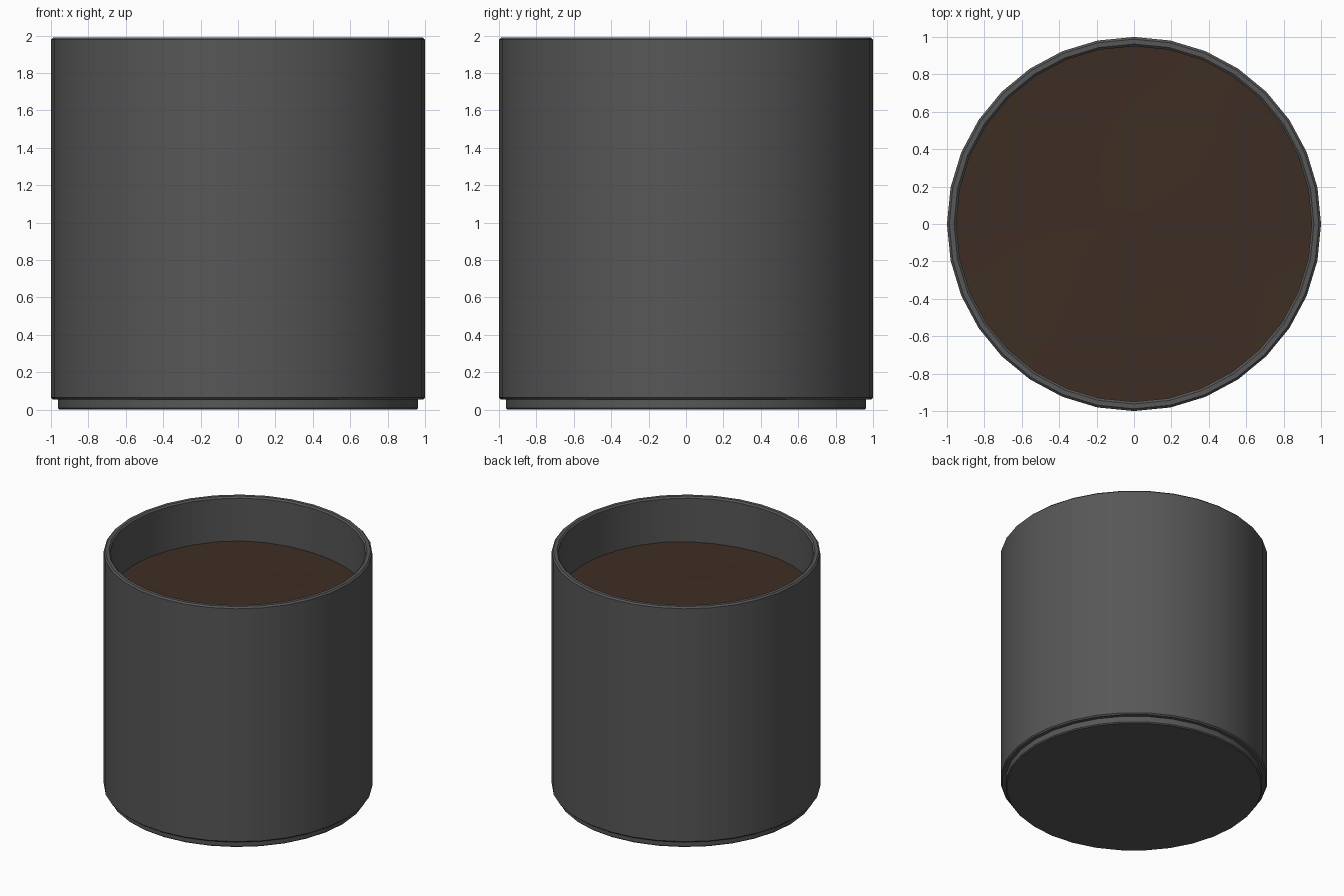
import bpy, bmesh, math

if "Cube" in bpy.data.objects:
    bpy.data.objects.remove(bpy.data.objects["Cube"])

SIDES = 32


def material(name, rgb):
    m = bpy.data.materials.new(name)
    m.diffuse_color = (*rgb, 1.0)
    m.use_nodes = True
    m.node_tree.nodes["Principled BSDF"].inputs["Base Color"].default_value = m.diffuse_color
    return m


def lathe(name, profile, mat, shape=None):
    """Revolve (radius, z) points about z; a zero radius closes the end."""
    bm = bmesh.new()
    rings = []
    for r, z in profile:
        if r == 0:
            rings.append([bm.verts.new((0, 0, z))] * SIDES)
            continue
        angles = [2 * math.pi * i / SIDES for i in range(SIDES)]
        rings.append([bm.verts.new((r * math.cos(a), r * math.sin(a), z)) for a in angles])
    for low, high in zip(rings, rings[1:]):
        for i in range(SIDES):
            j = (i + 1) % SIDES
            quad = list(dict.fromkeys((low[i], low[j], high[j], high[i])))
            bm.faces.new(quad)
    if shape:
        for v in bm.verts:
            v.co.z += shape(v.co.x, v.co.y)
    mesh = bpy.data.meshes.new(name)
    bm.to_mesh(mesh)
    bm.free()
    mesh.materials.append(mat)
    obj = bpy.data.objects.new(name, mesh)
    bpy.context.collection.objects.link(obj)
    bpy.ops.object.select_all(action='DESELECT')
    obj.select_set(True)
    bpy.context.view_layer.objects.active = obj
    bpy.ops.object.shade_smooth_by_angle(angle=math.radians(30))
    return obj


grey = material("dark grey", (0.095, 0.095, 0.095))
brown = material("soil brown", (0.048, 0.027, 0.017))

# Pot: recessed foot, straight wall, chamfered rim, hollow inside
lathe("pot", [
    (0, 0), (0.955, 0), (0.963, 0.008), (0.963, 0.055),
    (0.99, 0.055), (1.0, 0.065), (1.0, 1.978), (0.988, 1.99),
    (0.962, 1.99), (0.95, 1.978), (0.95, 0.1), (0, 0.1),
], grey)

# Soil: slightly uneven disc set below the rim
lathe("soil", [(0.952 * (1 - k / 6), 1.62) for k in range(7)], brown,
      lambda x, y: 0.008 * math.sin(4 * x + 1) * math.cos(3.5 * y))
